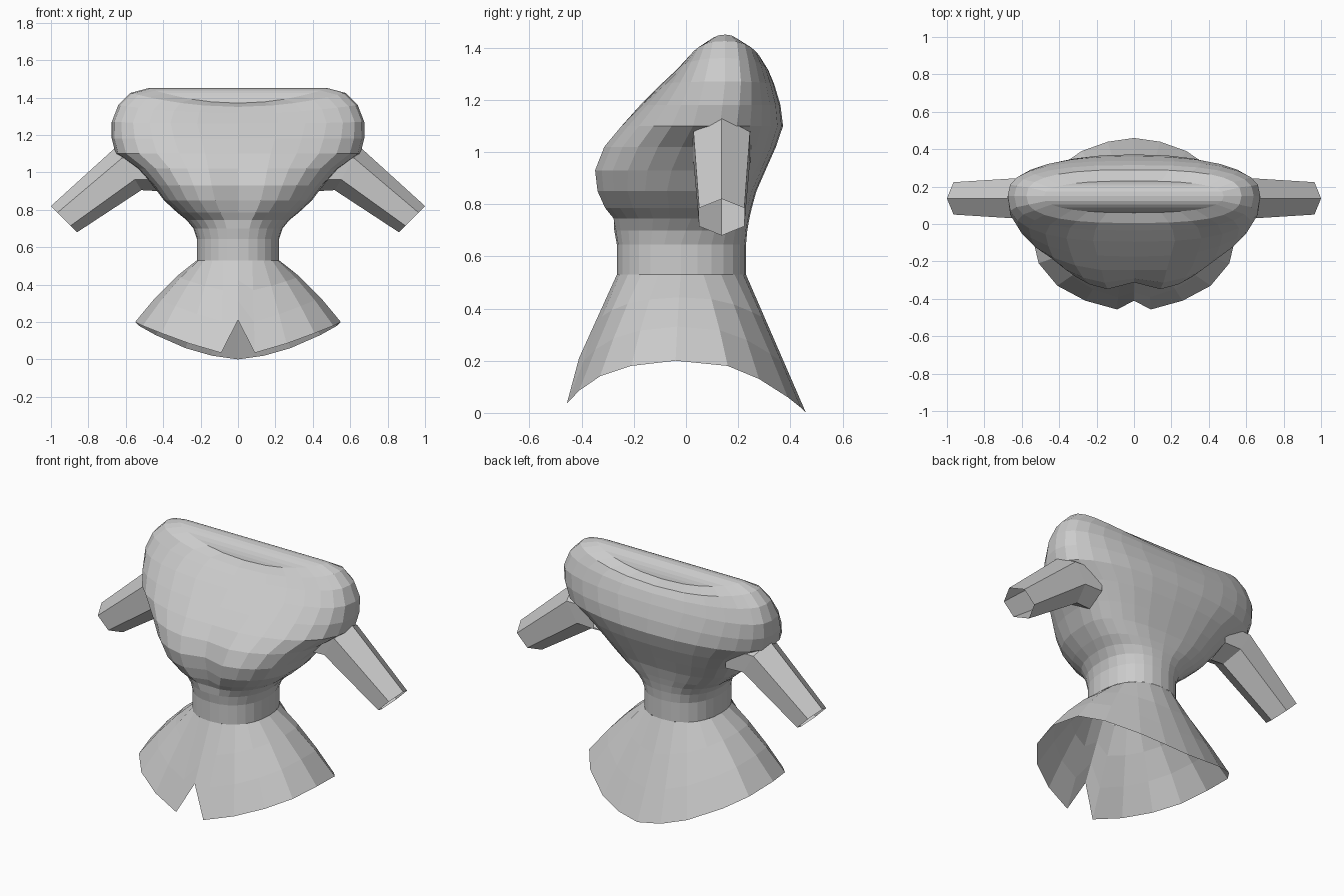
import bpy
from math import sin, cos, pi, exp, copysign

if "Cube" in bpy.data.objects:
    bpy.data.objects.remove(bpy.data.objects["Cube"])

SEG = 28


def make(name, rings, closed=True, cap_last=False):
    """Skin a list of equal-length vertex rings."""
    n = len(rings[0])
    verts = [p for r in rings for p in r]
    faces = [(a * n + i, a * n + (i + 1) % n, (a + 1) * n + (i + 1) % n, (a + 1) * n + i)
             for a in range(len(rings) - 1) for i in range(n)]
    if cap_last:  # bridge the last ring left to right across the top
        b = (len(rings) - 1) * n
        for i in range(n // 2):
            faces.append((b + i, b + i + 1, b + (n - i - 1) % n, b + (n - i) % n))
        faces = [tuple(dict.fromkeys(f)) for f in faces]
        faces = [f for f in faces if len(f) > 2]
    me = bpy.data.meshes.new(name)
    me.from_pydata(verts, [], faces)
    me.validate()
    ob = bpy.data.objects.new(name, me)
    bpy.context.collection.objects.link(ob)
    return ob


def spow(v, e):
    return copysign(abs(v) ** e, v)


def section(z, hw, yf, yc, yb, e=0.9, cleft=0, rise=0):
    """Horizontal section: rounded outline, optional front cleft and raised sides."""
    ring = []
    for i in range(SEG):
        t = 2 * pi * i / SEG
        x = hw * spow(sin(t), e)
        c = spow(cos(t), e)
        y = yc - c * (yc - yf if c > 0 else yb - yc)
        if c > 0:
            y += cleft * exp(-(x / 0.05) ** 2)
        ring.append((x, y, z + rise * (x / hw) ** 2))
    return ring


# Waistband
waist = (0.22, -0.265, -0.02, 0.23)
make("waistband", [section(0.53, *waist), section(0.645, *waist)])

# Bodice: bust, back and padded shoulders, closed over the top
bodice = [
    (0.645, *waist),
    (0.70, 0.238, -0.275, 0.0, 0.235),
    (0.745, 0.275, -0.285, 0.02, 0.243, 0.88, 0.01),
    (0.785, 0.325, -0.318, 0.04, 0.252, 0.82, 0.035),
    (0.85, 0.395, -0.347, 0.05, 0.27, 0.78, 0.05),
    (0.93, 0.455, -0.357, 0.08, 0.305, 0.78, 0.045),
    (1.02, 0.54, -0.322, 0.11, 0.345, 0.82, 0.03),
    (1.10, 0.655, -0.255, 0.13, 0.372, 0.88, 0.01),
    (1.18, 0.675, -0.175, 0.14, 0.362, 0.82),
    (1.26, 0.675, -0.095, 0.15, 0.338, 0.75, 0, 0.01),
    (1.315, 0.64, -0.035, 0.15, 0.315, 0.75, 0, 0.045),
    (1.35, 0.575, 0.005, 0.15, 0.29, 0.75, 0, 0.075),
    (1.37, 0.48, 0.06, 0.15, 0.23, 0.8, 0, 0.08),
]
make("bodice", [section(*r) for r in bodice], cap_last=True)

# Skirt: flared from the waist, curved hem, notch at the front
hem = [(0, -.41, .21), (.09, -.457, .035), (.26, -.41, .085), (.41, -.33, .14),
       (.51, -.21, .18), (.55, -.04, .20), (.53, .16, .18), (.44, .28, .13),
       (.28, .39, .06), (.14, .44, .02), (0, .46, 0)]
hem += [(-x, y, z) for x, y, z in hem[-2:0:-1]]
top = []
for i in range(len(hem)):
    t = 2 * pi * i / len(hem)
    c = spow(cos(t), 0.9)
    top.append((0.22 * spow(sin(t), 0.9), -0.02 - c * (0.245 if c > 0 else 0.25), 0.53))
skirt = []
for t in (0, 0.33, 0.67, 1):
    lift = 0.1 * t * (1 - t)
    skirt.append([(a[0] + (b[0] - a[0]) * t, a[1] + (b[1] - a[1]) * t,
                   a[2] + (b[2] - a[2]) * t + lift * abs(b[0]) / 0.55)
                  for a, b in zip(top, hem)])
make("skirt", skirt)

# Sleeves: six-sided open tubes; centre x, z, half-height vector x, z, half-width y
path = [(0.44, 1.02, 0.01, 0.12, 0.13), (0.585, 1.02, 0.068, 0.115, 0.125),
        (0.93, 0.75, 0.07, 0.07, 0.10)]
for side, label in ((1, "left"), (-1, "right")):
    rings = []
    for cx, cz, hx, hz, ry in path:
        rings.append([(side * (cx + hx * cos(k * pi / 3)), 0.137 + ry * sin(k * pi / 3),
                       cz + hz * cos(k * pi / 3)) for k in range(6)])
    make(label + "_sleeve", rings)
